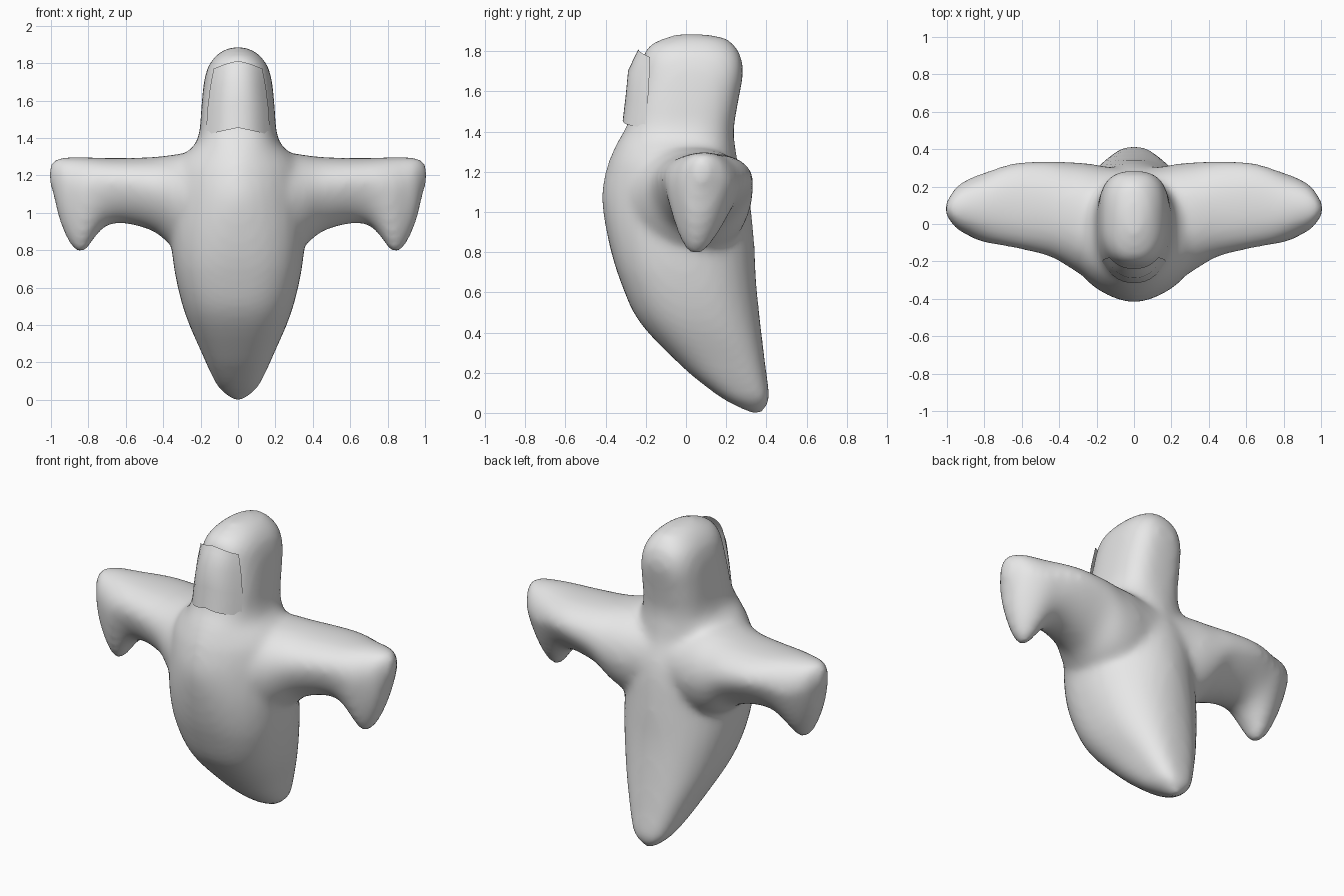
import bpy, bmesh, math

if "Cube" in bpy.data.objects:
    bpy.data.objects.remove(bpy.data.objects["Cube"])

gray = bpy.data.materials.new("light_gray")
gray.diffuse_color = (0.8, 0.8, 0.8, 1)
gray.use_nodes = True
gray.node_tree.nodes["Principled BSDF"].inputs["Base Color"].default_value = gray.diffuse_color


def spow(v, e):
    return math.copysign(abs(v) ** e, v)


def smooth_rows(rows, steps=4):
    """Catmull-Rom interpolation between table rows."""
    out = []
    for i in range(len(rows) - 1):
        a, b, c, d = (rows[max(0, min(len(rows) - 1, i + k))] for k in (-1, 0, 1, 2))
        for s in range(steps):
            t = s / steps
            out.append([0.5 * (2 * q + (r - p) * t + (2 * p - 5 * q + 4 * r - w) * t * t
                               + (3 * q - p - 3 * r + w) * t ** 3)
                        for p, q, r, w in zip(a, b, c, d)])
    return out + [list(rows[-1])]


def loft(bm, rings):
    """Skin closed rings of points and cap both ends."""
    loops = [[bm.verts.new(p) for p in ring] for ring in rings]
    n = len(loops[0])
    for a, b in zip(loops, loops[1:]):
        for i in range(n):
            j = (i + 1) % n
            bm.faces.new((a[i], a[j], b[j], b[i]))
    bm.faces.new(loops[0])
    bm.faces.new(loops[-1])


def finish(bm, name):
    bmesh.ops.recalc_face_normals(bm, faces=bm.faces)
    mesh = bpy.data.meshes.new(name)
    bm.to_mesh(mesh)
    bm.free()
    mesh.materials.append(gray)
    obj = bpy.data.objects.new(name, mesh)
    bpy.context.collection.objects.link(obj)
    return obj


N = 32
ANGLES = [2 * math.pi * i / N for i in range(N)]

# Torso, tail and head: height, front y, back y, half width, front and back roundness
BODY = [
    (0.00, 0.32, 0.38, 0.03, 2.0, 2.0), (0.06, 0.20, 0.414, 0.10, 2.3, 2.7),
    (0.13, 0.10, 0.41, 0.14, 2.5, 2.8), (0.24, -0.03, 0.395, 0.19, 2.5, 2.7),
    (0.45, -0.23, 0.37, 0.28, 2.5, 2.3), (0.65, -0.325, 0.35, 0.333, 2.5, 2.1),
    (0.85, -0.385, 0.34, 0.36, 2.2, 1.9), (1.07, -0.42, 0.315, 0.37, 1.75, 2.0),
    (1.22, -0.395, 0.265, 0.35, 1.7, 1.9), (1.30, -0.365, 0.25, 0.30, 1.8, 2.0),
    (1.36, -0.335, 0.24, 0.235, 2.1, 2.5), (1.43, -0.295, 0.24, 0.207, 2.4, 2.9),
    (1.55, -0.26, 0.26, 0.197, 2.6, 3.0), (1.68, -0.23, 0.283, 0.185, 2.6, 3.0),
    (1.77, -0.215, 0.275, 0.165, 2.5, 2.8), (1.83, -0.18, 0.24, 0.127, 2.3, 2.5),
    (1.868, -0.10, 0.19, 0.08, 2.0, 2.0), (1.885, -0.04, 0.08, 0.03, 2.0, 2.0),
]
bm = bmesh.new()
rings = []
for z, f, b, w, ef, eb in smooth_rows(BODY):
    ring = []
    for t in ANGLES:
        e = 2 / (eb if math.sin(t) > 0 else ef)
        ring.append((w * spow(math.cos(t), e),
                     (f + b) / 2 + (b - f) / 2 * spow(math.sin(t), e), z))
    rings.append(ring)
loft(bm, rings)

# Arms: x, front y, back y, bottom z, top z, underside taper, height of widest point
ARM = [
    (0.08, -0.36, 0.30, 0.80, 1.33, 0.1, 0.5), (0.16, -0.335, 0.31, 0.78, 1.33, 0.1, 0.5),
    (0.25, -0.293, 0.325, 0.77, 1.325, 0.15, 0.52), (0.35, -0.23, 0.333, 0.82, 1.31, 0.2, 0.53),
    (0.45, -0.175, 0.338, 0.90, 1.298, 0.35, 0.56), (0.60, -0.137, 0.333, 0.943, 1.293, 0.4, 0.6),
    (0.70, -0.117, 0.312, 0.933, 1.293, 0.45, 0.62), (0.76, -0.107, 0.29, 0.875, 1.295, 0.55, 0.65),
    (0.83, -0.09, 0.265, 0.785, 1.298, 0.68, 0.66), (0.89, -0.06, 0.24, 0.82, 1.298, 0.65, 0.65),
    (0.95, -0.025, 0.20, 0.945, 1.295, 0.5, 0.6), (0.985, 0.02, 0.15, 1.09, 1.28, 0.3, 0.5),
    (1.008, 0.05, 0.11, 1.16, 1.25, 0.0, 0.5),
]
for side in (-1, 1):
    rings = []
    for x, f, b, lo, hi, k, m in smooth_rows(ARM, 3):
        ring = []
        mid = lo + (hi - lo) * m
        for t in ANGLES:
            s = spow(math.sin(t), 0.9)
            down = max(0, -s)
            y = ((f + b) / 2 - 0.06 * k * down
                 + (b - f) / 2 * (1 - 0.6 * k * down) * spow(math.cos(t), 0.88))
            ring.append((side * x, y, mid + s * (hi - mid if s > 0 else mid - lo)))
        rings.append(ring)
    loft(bm, rings)
body = finish(bm, "ghost_body")

# Melt the limbs into the torso
remesh = body.modifiers.new("merge", 'REMESH')
remesh.mode = 'VOXEL'
remesh.voxel_size = 0.02
remesh.use_smooth_shade = True
soften = body.modifiers.new("soften", 'SMOOTH')
soften.factor = 0.5
soften.iterations = 14

# Curved face plate whose top and bottom edges drop toward the sides
PLATE = [  # height fraction, centre y, edge y, half width
    (0.0, -0.315, -0.205, 0.17), (0.35, -0.30, -0.19, 0.165),
    (0.7, -0.288, -0.183, 0.15), (0.9, -0.255, -0.18, 0.137),
    (1.0, -0.237, -0.178, 0.13),
]
bm = bmesh.new()
COLS = 13
grid = []
for h, yc, ye, w in PLATE:
    row = []
    for i in range(COLS):
        u = 2 * i / (COLS - 1) - 1
        a = abs(u)
        z = (1.455 - 0.037 * a) * (1 - h) + (1.81 - 0.04 * a ** 1.5) * h
        row.append(bm.verts.new((w * u, yc + (ye - yc) * a ** 2.5, z)))
    grid.append(row)
for r0, r1 in zip(grid, grid[1:]):
    for i in range(COLS - 1):
        bm.faces.new((r0[i], r0[i + 1], r1[i + 1], r1[i]))
plate = finish(bm, "face_plate")
for p in plate.data.polygons:
    p.use_smooth = True
